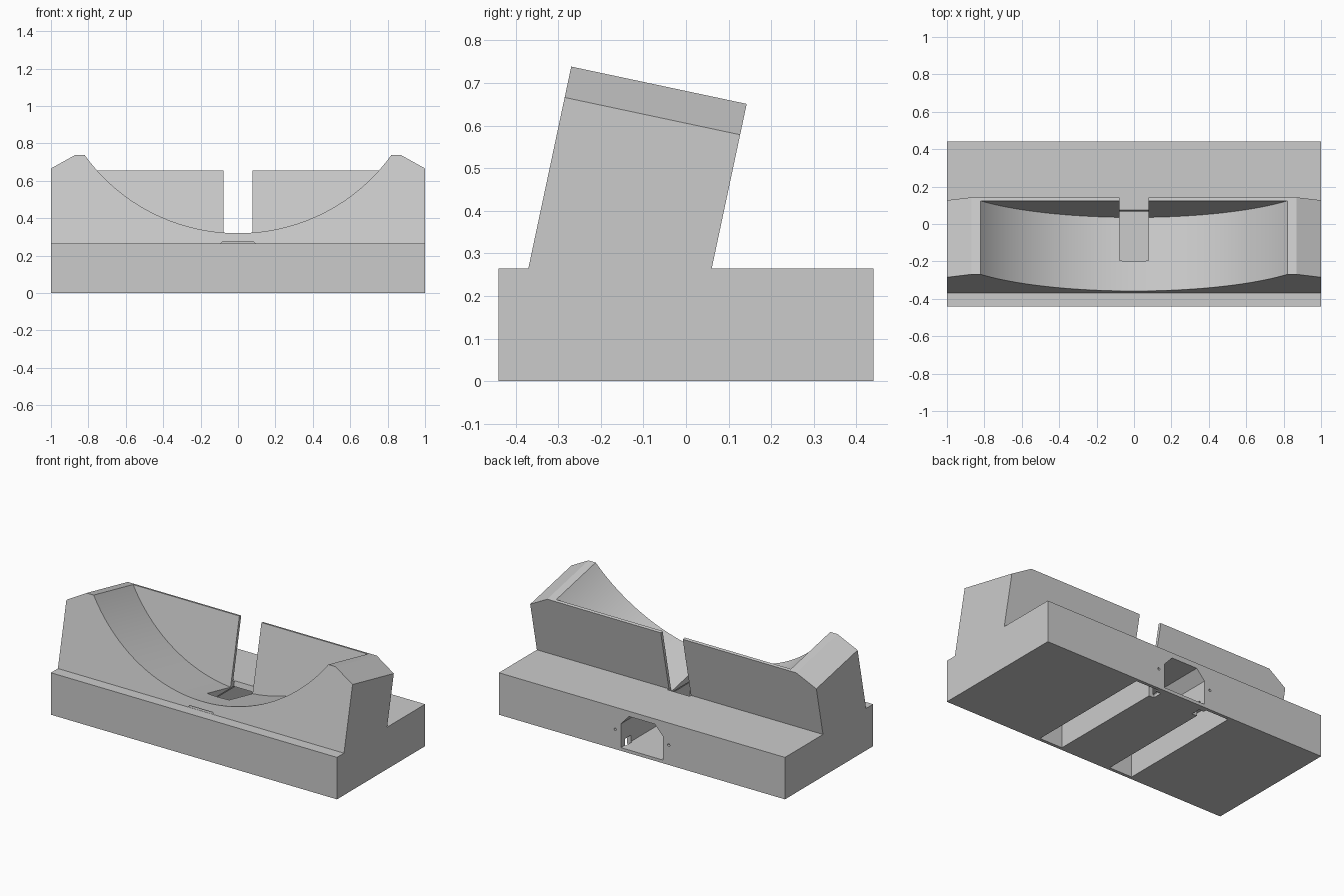
import bpy, bmesh, math
from mathutils import Matrix, Vector

if "Cube" in bpy.data.objects:
    bpy.data.objects.remove(bpy.data.objects["Cube"])

grey = bpy.data.materials.new("light_grey")
grey.diffuse_color = (0.6, 0.6, 0.6, 1)
grey.use_nodes = True
grey.node_tree.nodes["Principled BSDF"].inputs["Base Color"].default_value = grey.diffuse_color

# Tilted frame: x stays, y runs back through the rest, z runs up its face
TILT = Matrix.Translation((0, -0.37, 0.265)) @ Matrix.Rotation(math.radians(-12), 4, 'X')


def prism(name, pts, y0, y1, matrix=Matrix()):
    """Extrude an (x, z) outline from y0 to y1."""
    bm = bmesh.new()
    face = bm.faces.new([bm.verts.new((x, y0, z)) for x, z in pts])
    new = bmesh.ops.extrude_face_region(bm, geom=[face])["geom"]
    bmesh.ops.translate(bm, vec=Vector((0, y1 - y0, 0)),
                        verts=[g for g in new if isinstance(g, bmesh.types.BMVert)])
    bmesh.ops.recalc_face_normals(bm, faces=bm.faces)
    bm.transform(matrix)
    mesh = bpy.data.meshes.new(name)
    bm.to_mesh(mesh)
    bm.free()
    obj = bpy.data.objects.new(name, mesh)
    obj.data.materials.append(grey)
    bpy.context.collection.objects.link(obj)
    return obj


def rect(x0, x1, z0, z1):
    return [(x0, z0), (x1, z0), (x1, z1), (x0, z1)]


def combine(target, other, operation):
    """Apply a boolean and discard the second object."""
    mod = target.modifiers.new("shape", 'BOOLEAN')
    mod.operation, mod.object, mod.solver = operation, other, 'EXACT'
    bpy.context.view_layer.objects.active = target
    bpy.ops.object.modifier_apply(modifier=mod.name)
    bpy.data.objects.remove(other)


# Base block
stand = prism("stand", rect(-1, 1, 0, 0.265), -0.44, 0.44)

# Leaning rest with bevelled top corners
outline = [(-1, -0.1), (1, -0.1), (1, 0.41), (0.87, 0.484), (-0.87, 0.484), (-1, 0.41)]
combine(stand, prism("rest", outline, 0, 0.421, TILT), 'UNION')

# Round cradle, leaving a thin wall behind it
circle = [(math.cos(a), 1.056 + math.sin(a))
          for a in (math.tau * (i + 0.5) / 128 for i in range(128))]
combine(stand, prism("cradle_cut", circle, -0.5, 0.402, TILT), 'DIFFERENCE')

# Cable slot through the wall and down into the base
combine(stand, prism("slot_cut", rect(-0.077, 0.077, -0.1, 0.8), 0.165, 0.435, TILT), 'DIFFERENCE')

# Cable tunnel with a bevelled roof, open at the back
tunnel = [(-0.147, 0.02), (0.147, 0.02), (0.147, 0.17),
          (0.09, 0.232), (-0.09, 0.232), (-0.147, 0.17)]
combine(stand, prism("tunnel_cut", tunnel, -0.25, 0.5), 'DIFFERENCE')

# Narrow slit at the foot of the front face
slit = [(-0.09, 0.266), (0.09, 0.266), (0.08, 0.276), (-0.08, 0.276)]
combine(stand, prism("slit_cut", slit, -0.4, -0.3), 'DIFFERENCE')

# Underside channels, links to the tunnel and small holes in the back
for s in (-1, 1):
    lo, hi = sorted((s * 0.175, s * 0.335))
    combine(stand, prism("channel_cut", rect(lo, hi, -0.1, 0.16), -0.42, 0.42), 'DIFFERENCE')
    lo, hi = sorted((s * 0.14, s * 0.18))
    combine(stand, prism("link_cut", rect(lo, hi, -0.1, 0.06), 0.34, 0.4), 'DIFFERENCE')
    hole = [(s * 0.187 + 0.008 * math.cos(i * math.tau / 12),
             0.125 + 0.008 * math.sin(i * math.tau / 12)) for i in range(12)]
    combine(stand, prism("hole_cut", hole, 0.41, 0.5), 'DIFFERENCE')

# Smooth only the curved cradle
bpy.ops.object.select_all(action='DESELECT')
stand.select_set(True)
bpy.context.view_layer.objects.active = stand
bpy.ops.object.shade_smooth_by_angle(angle=math.radians(20))
